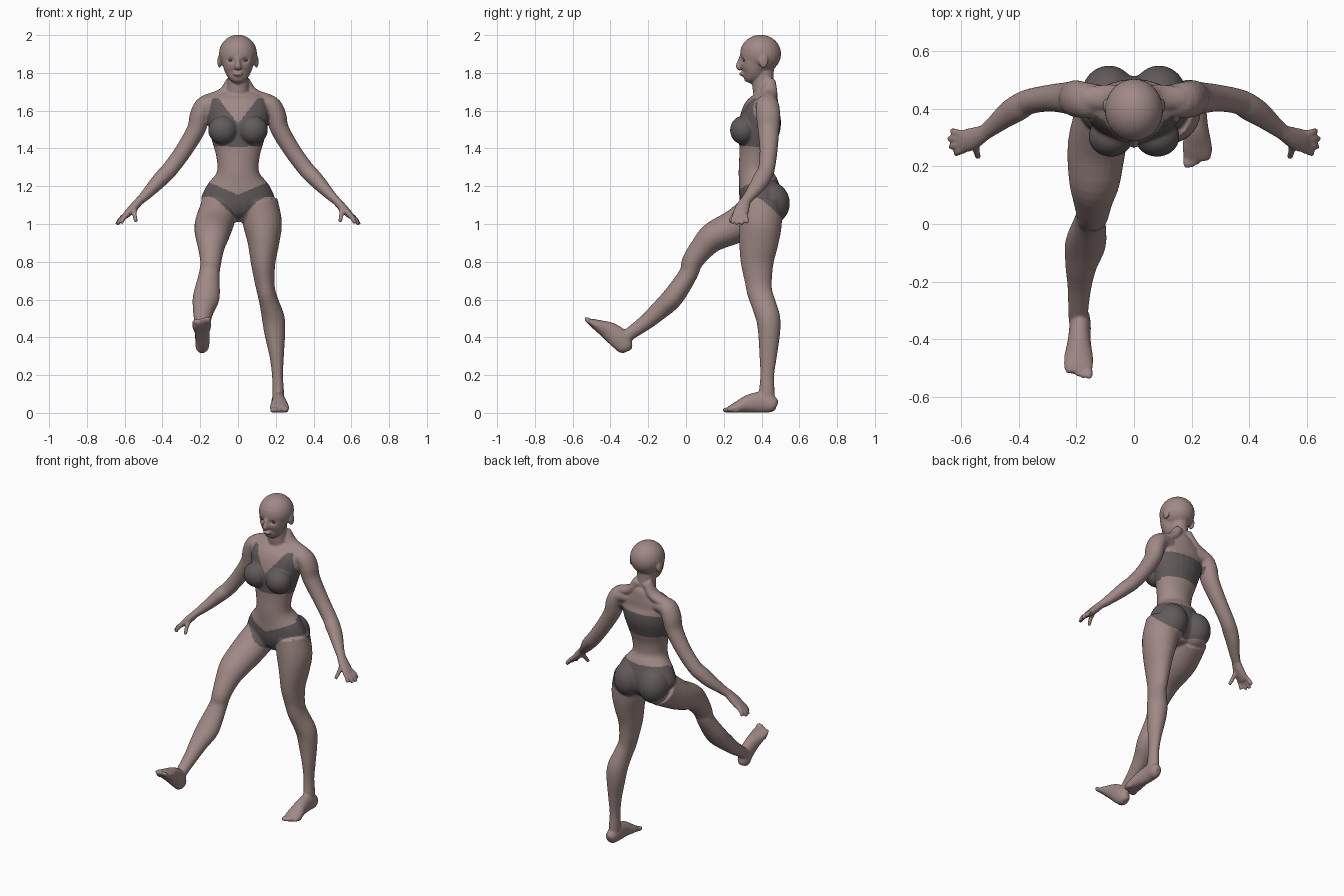
import bpy, bmesh, math
from mathutils import Vector, Matrix

bm = bmesh.new()
X, Y = Vector((1, 0, 0)), Vector((0, 1, 0))
SIDES, STEPS = 24, 4


def loft(rows, ref=X, mat=Matrix(), mirror=False):
    """Smooth tube through rows of (x, y, z, radius along ref, other radius)."""
    p = [Vector(r) for r in rows]
    p = [p[0] * 2 - p[1]] + p + [p[-1] * 2 - p[-2]]
    pts = []
    for a, b, c, d in zip(p, p[1:], p[2:], p[3:]):
        for k in range(STEPS):
            t = k / STEPS
            pts.append((b * 2 + (c - a) * t + (a * 2 - b * 5 + c * 4 - d) * t * t
                        + (b * 3 - a - c * 3 + d) * t ** 3) * 0.5)
    pts.append(p[-2])
    for s in ((1, -1) if mirror else (1,)):
        m = Matrix.Scale(s, 4, X) @ mat
        rings = []
        for i, q in enumerate(pts):
            tan = Vector(pts[min(i + 1, len(pts) - 1)][:3]) - Vector(pts[max(i - 1, 0)][:3])
            tan.normalize()
            u = (ref - tan * ref.dot(tan)).normalized()
            v = tan.cross(u)
            ring = []
            for k in range(SIDES):
                a = 2 * math.pi * k / SIDES
                co = Vector(q[:3]) + u * q[3] * math.cos(a) + v * q[4] * math.sin(a)
                ring.append(bm.verts.new(m @ co))
            rings.append(ring)
        for r0, r1 in zip(rings, rings[1:]):
            for k in range(SIDES):
                n = (k + 1) % SIDES
                bm.faces.new((r0[k], r0[n], r1[n], r1[k]))
        bm.faces.new(rings[0][::-1])
        bm.faces.new(rings[-1])


def ball(c, r, mat=Matrix(), mirror=False):
    for s in ((1, -1) if mirror else (1,)):
        bmesh.ops.create_uvsphere(
            bm, u_segments=24, v_segments=16, radius=1,
            matrix=Matrix.Scale(s, 4, X) @ mat @ Matrix.Translation(c) @ Matrix.Diagonal((*r, 1)))


def foot(mat):
    loft([(0, .06, .035, .018, .025), (0, .04, .043, .034, .043), (-.003, -.01, .056, .037, .056),
          (0, -.08, .050, .040, .050), (.002, -.14, .033, .050, .033),
          (.003, -.18, .021, .050, .021), (.003, -.20, .015, .042, .013)], X, mat)
    for i in range(5):  # toes
        ball((-.033 + .018 * i, -.202 + .004 * i * i * .7, .015),
             (.015 if i == 0 else .011, .026, .014), mat)


# torso, neck and shoulder slopes
loft([(0, .40, 1.01, .05, .05), (0, .40, 1.06, .14, .10), (0, .40, 1.12, .195, .115),
      (0, .385, 1.20, .168, .107), (0, .368, 1.275, .112, .090), (0, .37, 1.36, .116, .088),
      (0, .378, 1.43, .135, .098), (0, .39, 1.52, .158, .112), (0, .40, 1.60, .170, .100),
      (0, .42, 1.655, .160, .072), (0, .43, 1.69, .10, .055), (0, .43, 1.715, .06, .045)])
loft([(0, .425, 1.66, .07, .06), (0, .41, 1.72, .058, .058),
      (0, .407, 1.79, .054, .058), (0, .407, 1.85, .055, .06)])
loft([(.03, .445, 1.76, .03, .03), (.08, .44, 1.69, .045, .03), (.17, .435, 1.655, .04, .03)],
     Y, mirror=True)
ball((.08, .303, 1.497), (.078, .070, .076), mirror=True)
ball((.087, .447, 1.11), (.096, .103, .112), mirror=True)

# head, nose, lips and ears
ball((0, .395, 1.90), (.101, .109, .102))
loft([(0, .327, 1.75, .020, .016), (0, .335, 1.768, .044, .036), (0, .352, 1.80, .067, .062),
      (0, .362, 1.84, .081, .077), (0, .372, 1.88, .090, .086), (0, .38, 1.92, .090, .090)])
loft([(0, .295, 1.885, .010, .012), (0, .282, 1.852, .012, .014),
      (0, .278, 1.832, .018, .014), (0, .29, 1.818, .012, .010)])
ball((0, .294, 1.794), (.026, .013, .011))
ball((.098, .41, 1.86), (.011, .025, .035), mirror=True)

# arms
loft([(.10, .425, 1.635, .055, .045), (.17, .43, 1.63, .062, .052), (.202, .435, 1.575, .064, .053),
      (.222, .437, 1.50, .057, .049), (.29, .437, 1.385, .047, .045), (.362, .425, 1.288, .044, .043),
      (.40, .405, 1.248, .047, .042), (.44, .38, 1.205, .043, .037),
      (.495, .335, 1.147, .031, .027), (.53, .31, 1.115, .027, .021)], Y, mirror=True)

# hands, fingers and thumbs
loft([(.515, .318, 1.13, .027, .022), (.555, .298, 1.085, .038, .023),
      (.592, .287, 1.048, .040, .018), (.605, .286, 1.035, .032, .012)], Y, mirror=True)
for base, tip in (((.585, .260, 1.052), (.618, .243, 1.003)), ((.595, .277, 1.045), (.637, .267, .997)),
                  ((.598, .295, 1.045), (.642, .296, .996)), ((.595, .312, 1.05), (.632, .324, 1.005)),
                  ((.545, .285, 1.085), (.540, .230, 1.012))):
    a, b = Vector(base), Vector(tip)
    bend = (a + b) / 2 + Vector((.005, 0, .003))
    loft([(*a, .013, .013), (*bend, .0125, .0125), (*b, .010, .010)], Y, mirror=True)

# standing leg
loft([(.11, .40, 1.12, .10, .11), (.13, .395, 1.0, .103, .112), (.135, .385, .90, .084, .104),
      (.133, .377, .80, .066, .088), (.14, .383, .70, .053, .072), (.15, .39, .64, .049, .067),
      (.166, .41, .58, .052, .065), (.187, .435, .50, .060, .064), (.195, .44, .42, .055, .058),
      (.205, .435, .30, .038, .046), (.209, .43, .20, .029, .037), (.212, .428, .12, .031, .041),
      (.214, .425, .06, .032, .045)])
foot(Matrix.Translation((.217, .42, 0)))

# raised leg
loft([(-.10, .40, 1.08, .10, .11), (-.128, .275, .995, .102, .092), (-.137, .15, .935, .089, .079),
      (-.142, .085, .872, .070, .065), (-.144, .033, .80, .056, .056), (-.152, .012, .735, .055, .050),
      (-.168, -.068, .614, .071, .056), (-.183, -.14, .543, .056, .050),
      (-.189, -.215, .478, .042, .041), (-.193, -.295, .42, .035, .034),
      (-.193, -.335, .385, .034, .036)])
foot(Matrix.Translation((-.19, -.38, .34)) @ Matrix.Rotation(math.radians(-43), 4, 'X')
     @ Matrix.Scale(-1, 4, X))

# fuse everything into one smooth skin
bmesh.ops.recalc_face_normals(bm, faces=bm.faces)
raw = bpy.data.meshes.new("raw")
bm.to_mesh(raw)
bm.free()
body = bpy.data.objects.new("body", raw)
bpy.context.collection.objects.link(body)
rem = body.modifiers.new("fuse", 'REMESH')
rem.mode, rem.voxel_size = 'VOXEL', .006
smo = body.modifiers.new("smooth", 'SMOOTH')
smo.factor, smo.iterations = .5, 6
mesh = bpy.data.meshes.new_from_object(
    body.evaluated_get(bpy.context.evaluated_depsgraph_get()))
body.modifiers.clear()
body.data = mesh
mesh.name = "body"

# eye sockets
for v in mesh.vertices:
    if v.co.y < .36 and v.co.z > 1.8:
        d = math.hypot((abs(v.co.x) - .038) / .026, (v.co.z - 1.867) / .020)
        v.co.y += .011 * max(0, 1 - d * d) ** 2


def material(name, colour):
    m = bpy.data.materials.new(name)
    m.diffuse_color = (*colour, 1)
    return m


skin = material("skin", (.35, .25, .24))
cloth = material("dark cloth", (.12, .102, .104))
mesh.materials.clear()
mesh.materials.append(skin)
mesh.materials.append(cloth)


def is_top(x, y, z):
    if y < .40:
        return 1.41 < z < min(1.665, 1.53 + 1.3 * x) and x < min(.165, .137 + (1.66 - z) * .25)
    return 1.42 < z < 1.57 and x < .16


def is_briefs(x, y, z):
    upper = min(1.235, 1.155 + .42 * x) if y < .385 else 1.235
    lower = 1.02 + .97 * x * max(0, min(1, (.53 - y) / .24))
    return lower < z < upper and x < .26


# clothing is coloured by position
for f in mesh.polygons:
    x, y, z = f.center
    f.use_smooth = True
    f.material_index = int(is_top(abs(x), y, z) or is_briefs(abs(x), y, z))

# eyes
eye_mat = material("dark eye", (.10, .08, .08))
for s, side in ((-1, "right"), (1, "left")):
    bpy.ops.mesh.primitive_uv_sphere_add(segments=16, ring_count=10, radius=1,
                                         location=(s * .038, .313, 1.866))
    eye = bpy.context.object
    eye.name = side + "_eye"
    eye.scale = (.014, .012, .008)
    eye.data.materials.append(eye_mat)
    bpy.ops.object.shade_smooth()
